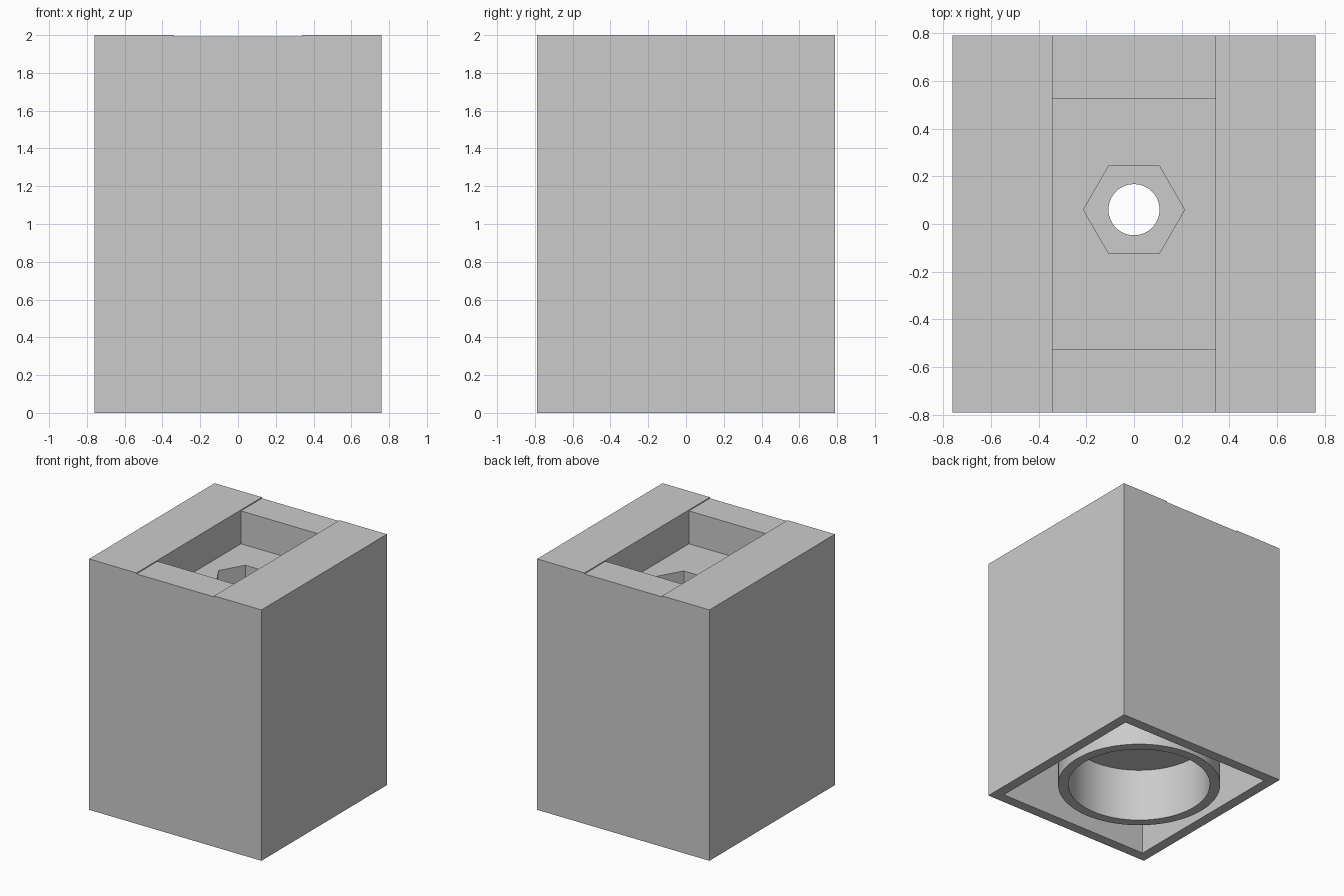
import bpy
import bmesh
from math import radians
from mathutils import Matrix, Vector

old = bpy.data.objects.get("Cube")
if old:
    bpy.data.objects.remove(old, do_unlink=True)

W, D, H = 1.52, 1.58, 2.0      # block size
WALL = 0.083                   # skirt thickness
CAVITY = 0.51                  # underside recess height
AXIS_Y = 0.06                  # bolt axis
HOLE, NUT = 0.107, 0.212       # bolt and nut radii
SEGS = 96

grey = bpy.data.materials.new("plain grey")
grey.use_nodes = True
grey.diffuse_color = (0.6, 0.6, 0.6, 1)
bsdf = next(n for n in grey.node_tree.nodes if n.type == "BSDF_PRINCIPLED")
bsdf.inputs["Base Color"].default_value = grey.diffuse_color


def finish(name, bm):
    bmesh.ops.recalc_face_normals(bm, faces=bm.faces[:])
    mesh = bpy.data.meshes.new(name)
    bm.to_mesh(mesh)
    bm.free()
    mesh.materials.append(grey)
    obj = bpy.data.objects.new(name, mesh)
    bpy.context.collection.objects.link(obj)
    return obj


def box(name, x, y, z0, z1):
    bm = bmesh.new()
    place = Matrix.Translation((0, 0, (z0 + z1) / 2)) @ Matrix.Diagonal((x, y, z1 - z0, 1))
    bmesh.ops.create_cube(bm, size=1, matrix=place)
    return finish(name, bm)


def prism(name, radius, sides, z0, z1):
    bm = bmesh.new()
    bmesh.ops.create_cone(bm, cap_ends=True, segments=sides, radius1=radius, radius2=radius,
                          depth=z1 - z0,
                          matrix=Matrix.Translation((0, AXIS_Y, (z0 + z1) / 2))
                          @ Matrix.Rotation(radians(90), 4, "Z"))
    return finish(name, bm)


def cut(target, cutter):
    mod = target.modifiers.new("cut", "BOOLEAN")
    mod.operation, mod.solver, mod.object = "DIFFERENCE", "EXACT", cutter
    bpy.context.view_layer.update()
    graph = bpy.context.evaluated_depsgraph_get()
    mesh = bpy.data.meshes.new_from_object(target.evaluated_get(graph))
    target.modifiers.clear()
    target.data = mesh
    bpy.data.objects.remove(cutter, do_unlink=True)


def smooth(obj):
    bpy.ops.object.select_all(action="DESELECT")
    obj.select_set(True)
    bpy.context.view_layer.objects.active = obj
    bpy.ops.object.shade_smooth_by_angle(angle=radians(30))


# Main block: top groove, pocket, nut recess, bolt hole and hollow underside
block = box("block", W, D, 0, H)
cut(block, box("groove_cutter", 0.684, D + 0.2, H - 0.008, H + 0.1))
cut(block, box("pocket_cutter", 0.684, 1.052, 1.73, H + 0.1))
cut(block, prism("nut_cutter", NUT, 6, 1.55, 1.8))
cut(block, box("skirt_cutter", W - 2 * WALL, D - 2 * WALL, -0.1, CAVITY))
cut(block, prism("bolt_cutter", HOLE, SEGS, 0.3, 1.65))
smooth(block)

# Round cup hanging inside the underside, flush with the base
profile = [(HOLE, 0.43), (0.53, 0.43), (0.53, 0), (0.607, 0), (0.607, CAVITY), (HOLE, CAVITY)]
bm = bmesh.new()
verts = [bm.verts.new((r, AXIS_Y, z)) for r, z in profile]
edges = [bm.edges.new((a, b)) for a, b in zip(verts, verts[1:] + verts[:1])]
bmesh.ops.spin(bm, geom=verts + edges, cent=Vector((0, AXIS_Y, 0)), axis=(0, 0, 1),
               angle=radians(360), steps=SEGS)
bmesh.ops.remove_doubles(bm, verts=bm.verts[:], dist=0.0001)
smooth(finish("underside_cup", bm))
